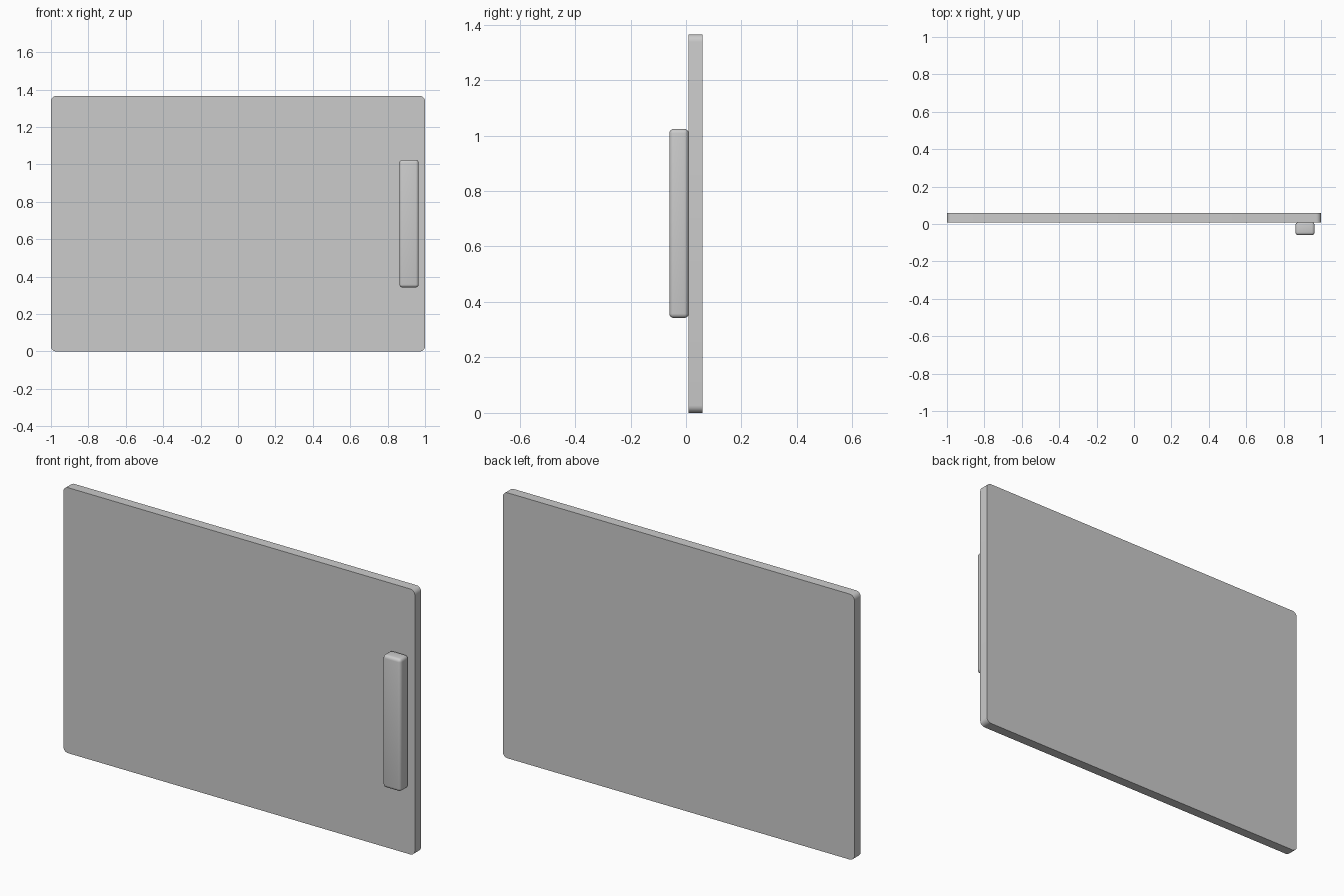
import bpy, bmesh
from mathutils import Vector

if "Cube" in bpy.data.objects:
    bpy.data.objects.remove(bpy.data.objects["Cube"])


def rounded_box(name, lo, hi, radius, segments, only_y_edges=False):
    """Box between two corners, with all edges or just the y-parallel ones rounded."""
    lo, hi = Vector(lo), Vector(hi)
    bm = bmesh.new()
    bmesh.ops.create_cube(bm, size=1)
    for v in bm.verts:
        v.co = Vector((lo[i] + (v.co[i] + 0.5) * (hi[i] - lo[i]) for i in range(3)))
    edges = [e for e in bm.edges
             if not only_y_edges or abs(e.verts[0].co.y - e.verts[1].co.y) > 1e-4]
    bmesh.ops.bevel(bm, geom=edges, offset=radius, segments=segments,
                    profile=0.5, affect='EDGES')
    mesh = bpy.data.meshes.new(name)
    bm.to_mesh(mesh)
    bm.free()
    obj = bpy.data.objects.new(name, mesh)
    bpy.context.collection.objects.link(obj)
    bpy.ops.object.select_all(action='DESELECT')
    obj.select_set(True)
    bpy.context.view_layer.objects.active = obj
    bpy.ops.object.shade_smooth_by_angle(angle=0.6)
    return obj


# Flat panel with rounded corners
rounded_box("door_panel", (-1, 0.009, 0), (1, 0.06, 1.365), 0.027, 6, True)

# Vertical bar handle on the front, near the right edge
rounded_box("handle", (0.863, -0.06, 0.342), (0.966, 0.0095, 1.024), 0.016, 4)
